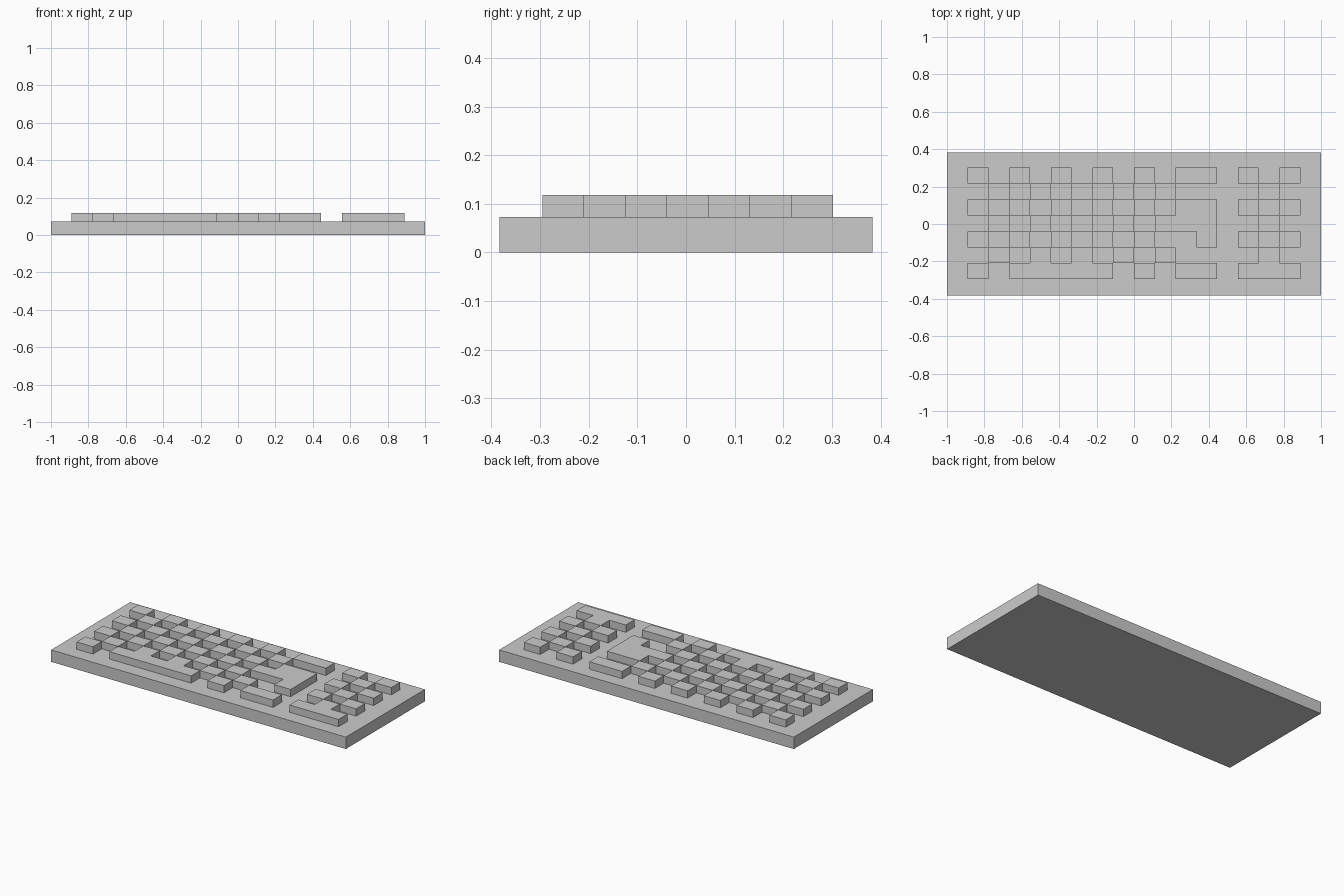
import bpy
import bmesh

if "Cube" in bpy.data.objects:
    bpy.data.objects.remove(bpy.data.objects["Cube"], do_unlink=True)

BASE_TOP, KEY_TOP = 0.073, 0.118
CELL_X, CELL_Y = 2 / 18, 0.0853
LEFT, BACK = -1 + CELL_X, 0.302

# Key layout, back row first: M main keys, E enter, S space bar, N number pad
LAYOUT = [
    "M.M.M.M.M.MM.N.N",
    ".M.M.M.M.M....N.",
    "M.M.M.M.M.EE.N.N",
    ".M.M.M.M.EEE..N.",
    "M.M.M.M.M..E.N.N",
    ".M.S.S.M.M....N.",
    "M.SSSSS.M.MM.NNN",
]
PARTS = {"M": "main_keys", "E": "enter_key", "S": "space_bar", "N": "number_pad_keys"}

grey = bpy.data.materials.new("plain_grey")
grey.use_nodes = True
grey.diffuse_color = (0.6, 0.6, 0.6, 1)
grey.node_tree.nodes["Principled BSDF"].inputs["Base Color"].default_value = grey.diffuse_color


def finish(name, bm):
    mesh = bpy.data.meshes.new(name)
    bm.to_mesh(mesh)
    bm.free()
    mesh.materials.append(grey)
    obj = bpy.data.objects.new(name, mesh)
    bpy.context.collection.objects.link(obj)


def filled(row, col):
    return 0 <= row < len(LAYOUT) and 0 <= col < len(LAYOUT[0]) and LAYOUT[row][col] != "."


def add_cell(bm, row, col):
    """One key cell: a top, plus a wall on each side with no neighbour."""
    x0, y1 = LEFT + col * CELL_X, BACK - row * CELL_Y
    x1, y0 = x0 + CELL_X, y1 - CELL_Y
    ring = [(x0, y0), (x1, y0), (x1, y1), (x0, y1)]
    steps = [(1, 0), (0, 1), (-1, 0), (0, -1)]  # front, right, back, left
    bm.faces.new([bm.verts.new((x, y, KEY_TOP)) for x, y in ring])
    for i, (dr, dc) in enumerate(steps):
        if not filled(row + dr, col + dc):
            a, b = ring[i], ring[(i + 1) % 4]
            corners = [(*a, BASE_TOP), (*b, BASE_TOP), (*b, KEY_TOP), (*a, KEY_TOP)]
            bm.faces.new([bm.verts.new(c) for c in corners])


# Flat case
bm = bmesh.new()
bmesh.ops.create_cube(bm, size=1)
for v in bm.verts:
    v.co = (v.co.x * 2, v.co.y * 0.766, (v.co.z + 0.5) * BASE_TOP)
finish("case", bm)

# Keys, with touching cells merged into one flat shape
for letter, name in PARTS.items():
    bm = bmesh.new()
    for row, line in enumerate(LAYOUT):
        for col, mark in enumerate(line):
            if mark == letter:
                add_cell(bm, row, col)
    bmesh.ops.remove_doubles(bm, verts=bm.verts, dist=0.0005)
    bmesh.ops.dissolve_limit(bm, angle_limit=0.02, verts=bm.verts, edges=bm.edges)
    finish(name, bm)
